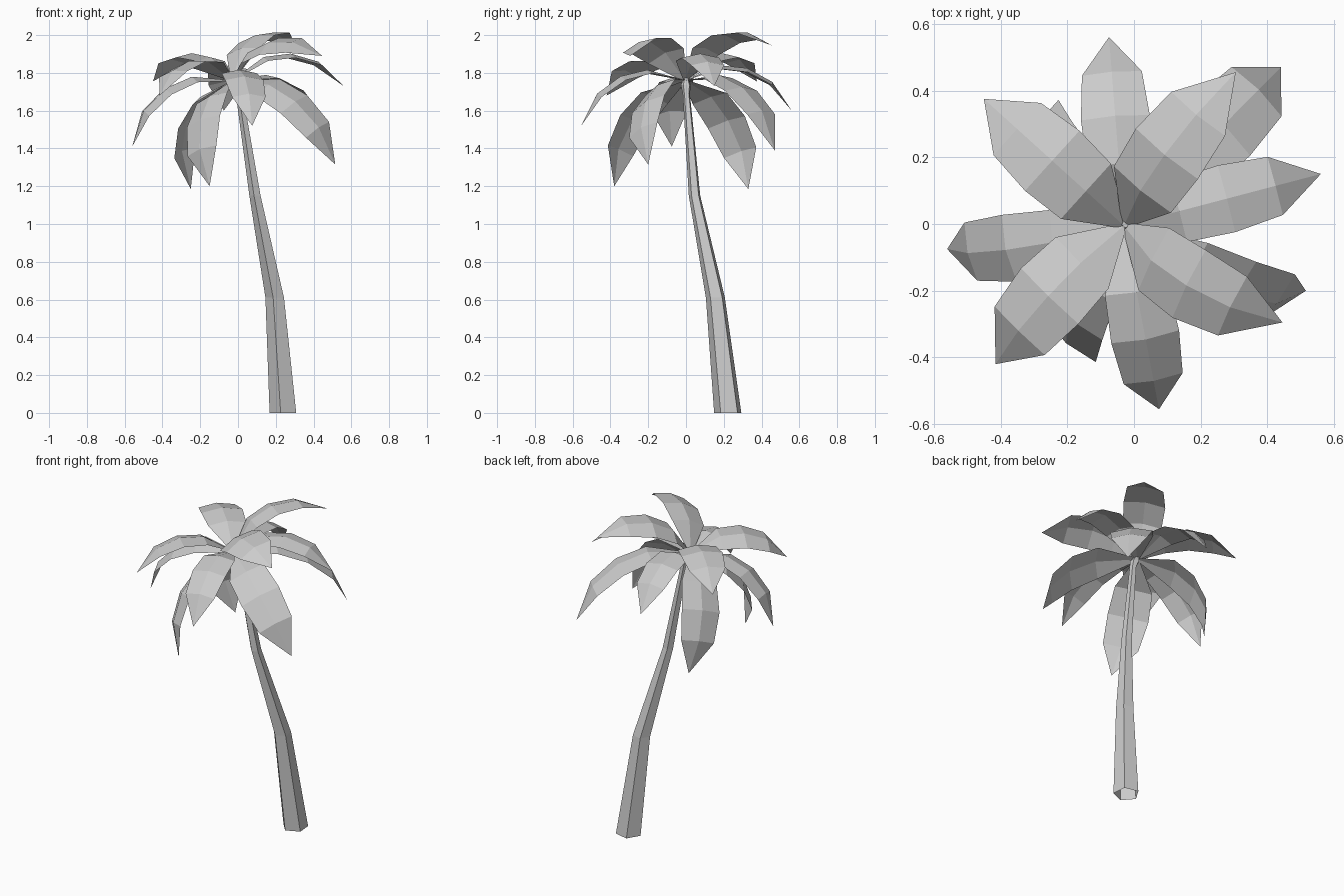
import bpy, bmesh, math
from mathutils import Vector

if "Cube" in bpy.data.objects:
    bpy.data.objects.remove(bpy.data.objects["Cube"], do_unlink=True)

GREY = (0.6, 0.6, 0.6, 1.0)
grey = bpy.data.materials.new("light grey")
grey.use_nodes = True
grey.diffuse_color = GREY
for node in grey.node_tree.nodes:
    if node.type == "BSDF_PRINCIPLED":
        node.inputs["Base Color"].default_value = GREY


def finish(bm, name):
    mesh = bpy.data.meshes.new(name)
    bm.to_mesh(mesh)
    bm.free()
    mesh.materials.append(grey)
    obj = bpy.data.objects.new(name, mesh)
    bpy.context.collection.objects.link(obj)
    return obj


# Trunk: five-sided rings (x, y, z, radius) along a leaning path, open at the ground
SIDES = 5
START = math.radians(257)
rings = [
    (0.243, 0.223, 0.0, 0.076),
    (0.198, 0.157, 0.61, 0.053),
    (0.092, 0.046, 1.15, 0.032),
    (0.008, 0.002, 1.69, 0.02),
    (-0.005, 0.0, 1.735, 0.028),
    (-0.025, 0.0, 1.775, 0.012),
]
bm = bmesh.new()
loops = []
for x, y, z, r in rings:
    angles = [START + i * math.tau / SIDES for i in range(SIDES)]
    loops.append([bm.verts.new((x + r * math.cos(a), y + r * math.sin(a), z)) for a in angles])
for low, high in zip(loops, loops[1:]):
    for i in range(SIDES):
        j = (i + 1) % SIDES
        bm.faces.new((low[i], low[j], high[j], high[i]))
bm.faces.new(loops[-1])
finish(bm, "trunk")

# Frond shape: share of the chord, rise above it, share of the full width
CROWN = Vector((-0.03, -0.005, 1.76))
SHAPE = [(0.0, 0.0, 0.08), (0.27, 0.2, 0.92), (0.51, 0.24, 1.0), (0.76, 0.185, 0.87)]
RIDGE = 0.011


def frond(name, tip, width, arch, roll):
    """Arched leaf with a raised midrib, rolled about the line from crown to tip."""
    tip = Vector(tip)
    chord = tip - CROWN
    level = Vector((0, 0, 1)).cross(chord).normalized()
    upright = chord.cross(level).normalized()
    c, s = math.cos(math.radians(roll)), math.sin(math.radians(roll))
    side = level * c - upright * s
    up = upright * c + level * s
    bm = bmesh.new()
    rows = []
    for along, rise, share in SHAPE:
        mid = CROWN + chord * along + up * rise * arch * chord.length
        half = side * width * share / 2
        lift = up * RIDGE * share
        rows.append([bm.verts.new(p) for p in (mid - half - lift, mid + lift, mid + half - lift)])
    for a, b in zip(rows, rows[1:]):
        for i in range(2):
            bm.faces.new((a[i], b[i], b[i + 1], a[i + 1]))
    end = bm.verts.new(tip)
    for i in range(2):
        bm.faces.new((rows[-1][i], end, rows[-1][i + 1]))
    finish(bm, name)


# Three tiers of four fronds: width, arch, then each tip position and roll
tiers = {
    "upper_frond": (0.243, 1.0, [((-0.45, 0.375, 1.755), 0), ((0.305, 0.455, 1.945), 10),
                                 ((0.445, -0.295, 1.89), -22), ((-0.415, -0.42, 1.68), -9)]),
    "middle_frond": (0.207, 1.0, [((-0.075, 0.56, 1.6), 0), ((0.56, 0.15, 1.73), 0),
                                  ((0.075, -0.555, 1.52), 0), ((-0.56, -0.075, 1.41), 9)]),
    "lower_frond": (0.242, 0.9, [((0.44, 0.47, 1.39), 0), ((0.515, -0.2, 1.315), -30),
                                 ((-0.15, -0.38, 1.2), -28), ((-0.25, 0.33, 1.185), 28)]),
}
for name, (width, arch, leaves) in tiers.items():
    for n, (tip, roll) in enumerate(leaves, 1):
        frond(f"{name}_{n}", tip, width, arch, roll)
